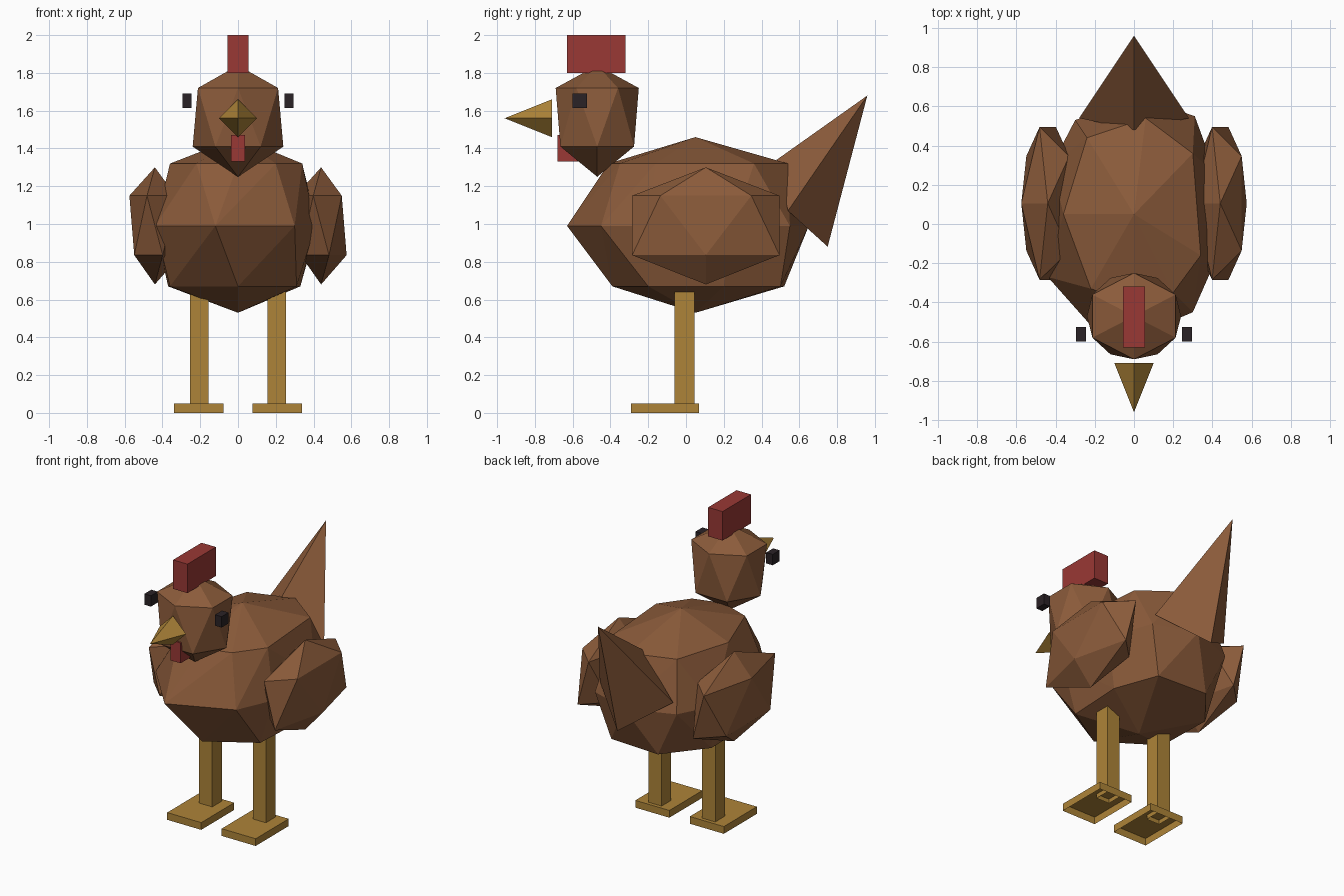
import bpy, bmesh
from math import cos, sin, tau

old = bpy.data.objects.get("Cube")
if old:
    bpy.data.objects.remove(old, do_unlink=True)


def material(name, color):
    m = bpy.data.materials.new(name)
    m.use_nodes = True
    m.diffuse_color = (*color, 1)
    m.node_tree.nodes["Principled BSDF"].inputs["Base Color"].default_value = (*color, 1)
    return m


brown = material("brown feathers", (0.26, 0.105, 0.043))
yellow = material("ochre skin", (0.42, 0.23, 0.04))
red = material("comb red", (0.32, 0.04, 0.035))
dark = material("eye black", (0.023, 0.016, 0.019))


def finish(name, bm, mat):
    bmesh.ops.recalc_face_normals(bm, faces=bm.faces[:])
    mesh = bpy.data.meshes.new(name)
    bm.to_mesh(mesh)
    bm.free()
    mesh.materials.append(mat)
    obj = bpy.data.objects.new(name, mesh)
    bpy.context.collection.objects.link(obj)
    return obj


def hull(name, points, mat):
    """Flat faceted solid wrapped around a few points."""
    bm = bmesh.new()
    for p in points:
        bm.verts.new(p)
    result = bmesh.ops.convex_hull(bm, input=bm.verts[:])
    spare = {v for v in result["geom_interior"] + result["geom_unused"]
             if isinstance(v, bmesh.types.BMVert)}
    bmesh.ops.delete(bm, geom=list(spare), context="VERTS")
    return finish(name, bm, mat)


def box(name, low, high, mat, open_bottom=False):
    bm = bmesh.new()
    bmesh.ops.create_cube(bm, size=1)
    for v in bm.verts:
        v.co = [b if c > 0 else a for a, b, c in zip(low, high, v.co)]
    obj_faces = min(bm.faces, key=lambda f: f.calc_center_median().z)
    bmesh.ops.recalc_face_normals(bm, faces=bm.faces[:])
    if open_bottom:
        bmesh.ops.delete(bm, geom=[obj_faces], context="FACES")
    return finish(name, bm, mat)


def ring(center, z, rx, ry, sides, phase):
    """Ring of points; phase is a fraction of a full turn."""
    x, y = center
    return [(x + rx * cos(tau * (i / sides + phase)),
             y + ry * sin(tau * (i / sides + phase)), z) for i in range(sides)]


def level(z, outline):
    return [(x, y, z) for x, y in outline]


# Body: uneven rings between a top and a bottom point
shoulder = [(-.36, .05), (-.24, .44), (.06, .54), (.3, .36),
            (.34, -.16), (.2, -.35), (0, -.41), (-.22, -.33)]
waist = [(-.12, -.63), (.3, -.45), (.41, -.2), (.42, .25), (.31, .55),
         (.02, .65), (-.3, .53), (-.42, .3), (-.44, -.27)]
belly = [(0, -.39), (.31, -.2), (.33, .2), (.22, .5),
         (-.15, .52), (-.37, .25), (-.36, -.15)]
hull("body", [(0, .05, 1.46), (0, .05, .53)] + level(1.32, shoulder)
     + level(.99, waist) + level(.67, belly), brown)

# Head: two staggered six-sided rings
neck = (0, -.47)
hull("head", [(*neck, 1.84), (*neck, 1.25)]
     + ring(neck, 1.72, .245, .22, 6, .25)
     + ring(neck, 1.41, .24, .225, 6, 0), brown)

# Wings: stretched twenty-sided solids
for side, x in (("right", -.44), ("left", .44)):
    mid = (x, .105)
    hull(side + "_wing", [(*mid, 1.3), (*mid, .68)]
         + ring(mid, 1.15, .135, .41, 5, .5)
         + ring(mid, .835, .135, .41, 5, 0), brown)

# Tail and beak: four-sided spikes
hull("tail", [(0, .96, 1.68), (0, .48, 1.34), (0, .75, .88),
              (-.28, .54, 1.07), (.28, .54, 1.07)], brown)
hull("beak", [(0, -.96, 1.56), (-.1, -.71, 1.56), (.1, -.71, 1.56),
              (0, -.71, 1.66), (0, -.71, 1.46)], yellow)

# Comb and wattle
box("comb", (-.055, -.63, 1.8), (.055, -.32, 2), red)
box("wattle", (-.038, -.68, 1.33), (.038, -.57, 1.47), red)

# Eyes, legs and hollow-bottomed feet on both sides
for side, s in (("right", -1), ("left", 1)):
    def pair(part, x, half, y, z, mat, hollow=False):
        box(side + part, (s * x - half, y[0], z[0]),
            (s * x + half, y[1], z[1]), mat, hollow)
    pair("_eye", .27, .025, (-.6, -.525), (1.615, 1.69), dark)
    pair("_leg", .205, .05, (-.06, .045), (.02, .64), yellow, True)
    pair("_foot", .208, .13, (-.29, .07), (0, .05), yellow, True)
